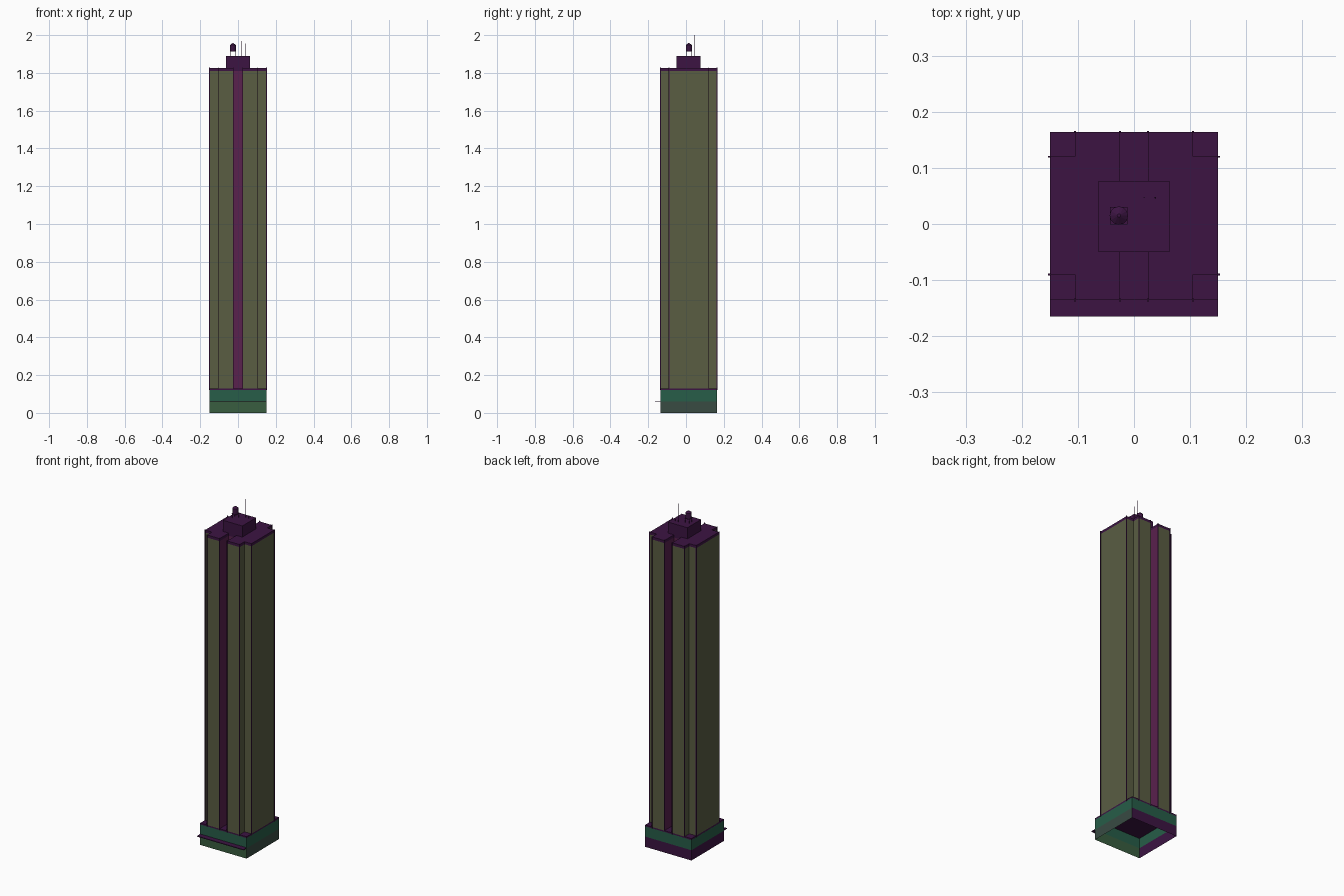
import bpy, bmesh, math

if "Cube" in bpy.data.objects:
    bpy.data.objects.remove(bpy.data.objects["Cube"])

def material(name, rgb):
    m = bpy.data.materials.new(name)
    m.diffuse_color = (*rgb, 1)
    m.use_nodes = True
    m.node_tree.nodes["Principled BSDF"].inputs["Base Color"].default_value = m.diffuse_color
    return m

OLIVE = material("olive_wall", (0.10, 0.11, 0.055))
PURPLE = material("dark_purple", (0.045, 0.007, 0.055))
MAGENTA = material("slot_purple", (0.10, 0.015, 0.075))
GREEN = material("green_glass", (0.02, 0.11, 0.065))
MOSS = material("moss_green", (0.04, 0.11, 0.05))
GREY = material("grey_green", (0.04, 0.07, 0.055))

def finish(name, bm, *mats):
    me = bpy.data.meshes.new(name)
    bm.to_mesh(me)
    bm.free()
    for m in mats:
        me.materials.append(m)
    ob = bpy.data.objects.new(name, me)
    bpy.context.collection.objects.link(ob)
    return ob

def prism(name, pts, z0, z1, *mats, pick=None, skip=()):
    """Extrude a plan outline; pick(normal) chooses a material slot."""
    bm = bmesh.new()
    f = bm.faces.new([bm.verts.new((x, y, z0)) for x, y in pts])
    top = bmesh.ops.extrude_face_region(bm, geom=[f], use_keep_orig=True)
    bmesh.ops.translate(bm, vec=(0, 0, z1 - z0),
                        verts=[v for v in top["geom"] if isinstance(v, bmesh.types.BMVert)])
    bmesh.ops.recalc_face_normals(bm, faces=bm.faces)
    if pick:
        for f in bm.faces:
            f.material_index = pick(f)
    ends = [f for f in bm.faces if (f.normal.z > .5 and "top" in skip)
            or (f.normal.z < -.5 and "bottom" in skip)]
    bmesh.ops.delete(bm, geom=ends, context='FACES')
    return finish(name, bm, *mats)

def box(name, x0, x1, y0, y1, z0, z1, *mats, **kw):
    return prism(name, [(x0, y0), (x1, y0), (x1, y1), (x0, y1)], z0, z1, *mats, **kw)

def rod(name, x, y, z0, z1, r0, r1, n, mat):
    bpy.ops.mesh.primitive_cone_add(vertices=n, radius1=r0, radius2=r1, depth=z1 - z0,
                                    location=(x, y, (z0 + z1) / 2))
    ob = bpy.context.object
    ob.name = name
    ob.data.materials.append(mat)
    return ob

F, B, W = -0.135, 0.164, 0.15        # front, back, half width
ROOF = 1.81

# Podium: open-bottomed shells, one per storey
def storey_side(f):
    if f.normal.y < -.5:
        return 0
    return 1 if f.normal.x > .5 else 2
box("ground_storey", -W, W, F, B, 0, 0.06, MOSS, GREY, PURPLE,
    pick=storey_side, skip=("top", "bottom"))
box("upper_storey", -W, W, F, B, 0.06, 0.12, GREEN, skip=("top", "bottom"))
box("podium_cornice", -W, W, F, B, 0.118, 0.128, PURPLE)
box("entrance_canopy", -W, W, -0.165, F, 0.060, 0.064, PURPLE)

# Two notched tower wings with roof slabs
wing = [(0.025, F), (0.105, F), (0.105, -0.09), (W, -0.09),
        (W, 0.12), (0.105, 0.12), (0.105, B), (0.025, B)]
for side, s in (("right", 1), ("left", -1)):
    pts = [(s * x, y) for x, y in wing]
    inner = lambda f, s=s: int(f.normal.x * s < -.5)
    prism(side + "_wing", pts, 0.128, ROOF, OLIVE, MAGENTA, pick=inner)
    prism(side + "_wing_roof", pts, ROOF, 1.825, PURPLE)
    # Thin fins on the outer edges
    for i, y in enumerate((-0.09, 0.12)):
        box(f"{side}_side_fin_{i}", s * 0.148, s * 0.153, y - .0015, y + .0015, 0.12, 1.828, PURPLE)
    for x in (0.025, 0.105):
        for end, y0, y1 in (("front", F - .003, F + .002), ("back", B - .002, B + .002)):
            box(f"{side}_{end}_fin", s * x - .0015, s * x + .0015, y0, y1, 0.12, 1.828, PURPLE)

# Central core rising above the roof
box("core_shaft", -0.063, 0.063, -0.05, 0.077, 0.128, ROOF, MAGENTA)
box("roof_house", -0.063, 0.063, -0.05, 0.077, ROOF, 1.89, PURPLE)

# Water tank on legs
TX, TY = -0.027, 0.015
for dx in (-0.012, 0.012):
    for dy in (-0.012, 0.012):
        rod("tank_leg", TX + dx, TY + dy, 1.89, 1.915, .0012, .0012, 4, PURPLE)
box("tank_platform", TX - .0155, TX + .0155, TY - .0155, TY + .0155, 1.913, 1.916, PURPLE)
rod("water_tank", TX, TY, 1.916, 1.947, .0155, .0155, 12, PURPLE)
rod("tank_cap", TX, TY, 1.947, 1.957, .0165, .003, 12, PURPLE)

# Antennas
rod("tall_antenna", 0.018, 0.047, 1.89, 2.0, .0012, .0008, 6, PURPLE)
rod("short_antenna", 0.038, 0.047, 1.89, 1.955, .0012, .0008, 6, PURPLE)
